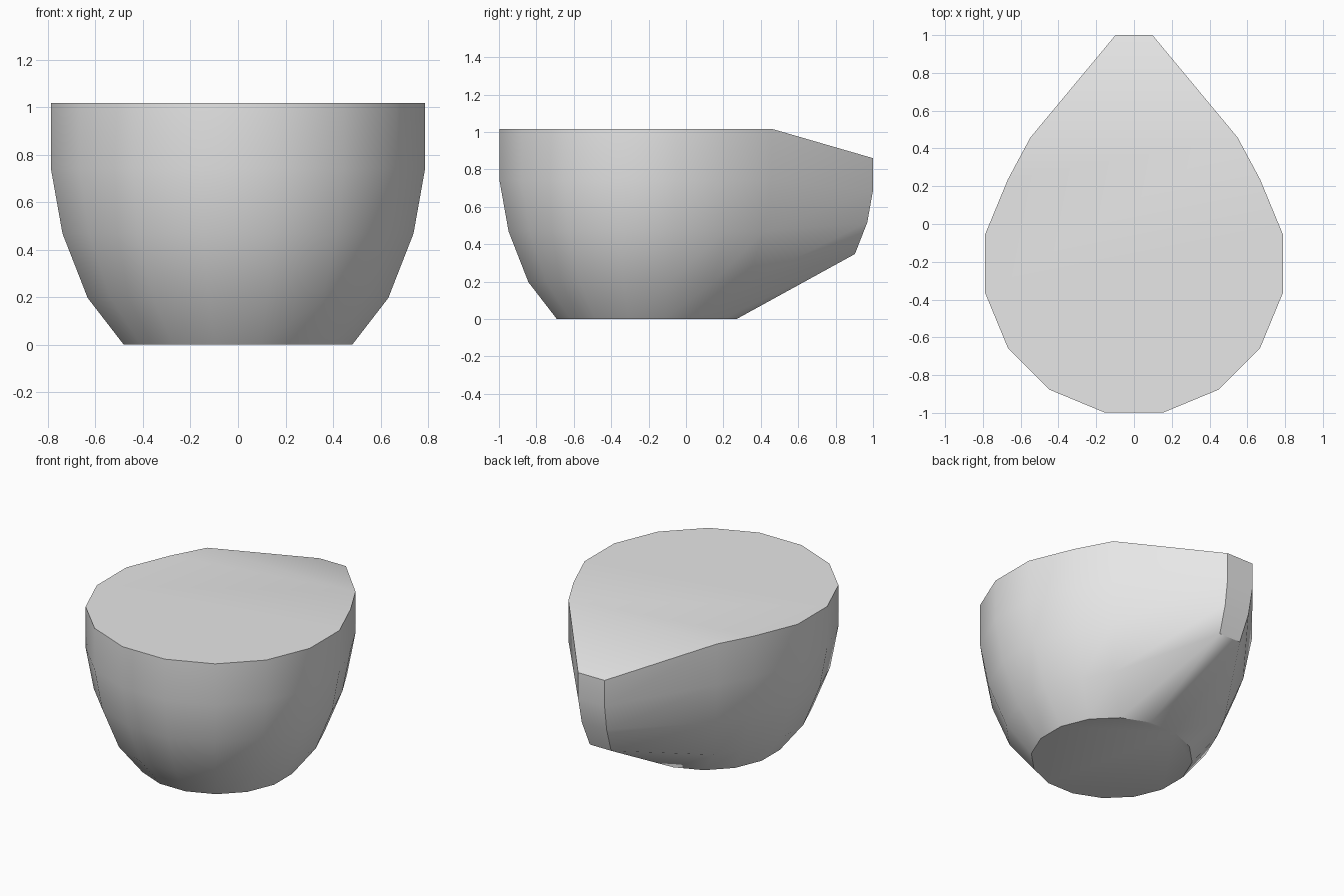
import bpy, bmesh, math

cube = bpy.data.objects.get("Cube")
if cube:
    bpy.data.objects.remove(cube)

SIDES = 16
CENTRE_Y = -0.21
RINGS = [(0, 0.49), (0.197, 0.645), (0.468, 0.753), (0.743, 0.803), (1.017, 0.803)]
SPOUT_SCALE = 0.625
FLARE = 1.23

# Plain grey material
grey = bpy.data.materials.new("light grey")
grey.use_nodes = True
colour = (0.8, 0.8, 0.8, 1)
grey.diffuse_color = colour
grey.node_tree.nodes["Principled BSDF"].inputs["Base Color"].default_value = colour


def wall_point(level, side):
    """Point on the round bowl, pulled out at the back to make the spout."""
    z, radius = RINGS[level]
    angle = math.pi / 2 + (side + 0.5) * math.tau / SIDES
    x, y = radius * math.cos(angle), radius * math.sin(angle)
    if level > 0:
        if side in (0, SIDES - 1):
            # The spout lip is a shrunken copy of the back panel
            top_z, top_radius = RINGS[-1]
            reach = top_radius * math.sin(angle)
            x *= SPOUT_SCALE
            z = 0.86 + (z - top_z) * SPOUT_SCALE
            return x, 1 + (y - reach) * SPOUT_SCALE, z
        if side in (1, SIDES - 2):
            x *= FLARE
    return x, y + CENTRE_Y, z


# Bowl walls
bm = bmesh.new()
rings = [[bm.verts.new(wall_point(level, side)) for side in range(SIDES)]
         for level in range(len(RINGS))]
for low, high in zip(rings, rings[1:]):
    for i in range(SIDES):
        j = (i + 1) % SIDES
        bm.faces.new((low[i], low[j], high[j], high[i]))

# Flat base, level top and sloping spout top
bm.faces.new(rings[0][::-1])
top = rings[-1]
bm.faces.new(top[1:-1])
bm.faces.new((top[-2], top[-1], top[0], top[1]))
bmesh.ops.recalc_face_normals(bm, faces=bm.faces)

mesh = bpy.data.meshes.new("spouted_bowl")
bm.to_mesh(mesh)
bm.free()
mesh.materials.append(grey)
bowl = bpy.data.objects.new("spouted_bowl", mesh)
bpy.context.collection.objects.link(bowl)

# Smooth walls with crisp rim, base and spout edges
bpy.ops.object.select_all(action="DESELECT")
bowl.select_set(True)
bpy.context.view_layer.objects.active = bowl
bpy.ops.object.shade_smooth_by_angle(angle=math.radians(35))
